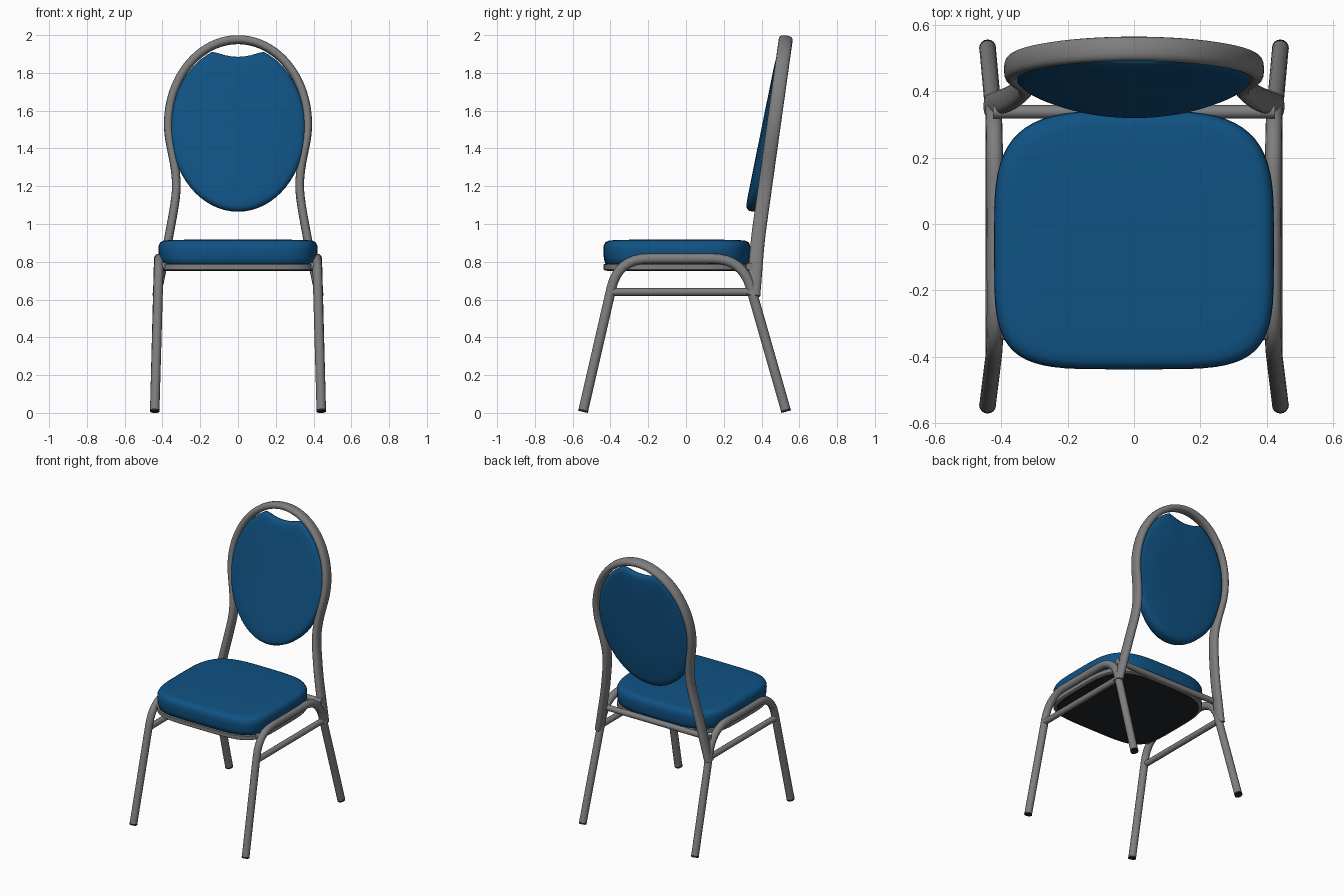
import bpy, bmesh
from math import sin, cos, pi, radians, copysign
from mathutils import Vector

if "Cube" in bpy.data.objects:
    bpy.data.objects.remove(bpy.data.objects["Cube"])


def material(name, rgb, rough=0.6):
    m = bpy.data.materials.new(name)
    m.use_nodes = True
    m.diffuse_color = (*rgb, 1)
    bsdf = m.node_tree.nodes["Principled BSDF"]
    bsdf.inputs["Base Color"].default_value = (*rgb, 1)
    bsdf.inputs["Roughness"].default_value = rough
    return m


STEEL = material("grey steel", (0.21, 0.21, 0.215))
BLUE = material("blue fabric", (0.005, 0.085, 0.23))
BLACK = material("black plastic", (0.015, 0.018, 0.02))


def loft(name, loops, mat, angle=50):
    """Skin a list of equal closed loops and cap both ends."""
    bm = bmesh.new()
    rings = [[bm.verts.new(p) for p in loop] for loop in loops]
    n = len(rings[0])
    for a, b in zip(rings, rings[1:]):
        for i in range(n):
            j = (i + 1) % n
            bm.faces.new((a[i], a[j], b[j], b[i]))
    bm.faces.new(rings[0])
    bm.faces.new(rings[-1])
    bmesh.ops.recalc_face_normals(bm, faces=bm.faces)
    mesh = bpy.data.meshes.new(name)
    bm.to_mesh(mesh)
    bm.free()
    mesh.materials.append(mat)
    ob = bpy.data.objects.new(name, mesh)
    bpy.context.collection.objects.link(ob)
    bpy.ops.object.select_all(action="DESELECT")
    ob.select_set(True)
    bpy.context.view_layer.objects.active = ob
    bpy.ops.object.shade_smooth_by_angle(angle=radians(angle))
    return ob


def fillet(points, cut, steps=8):
    """Round every inner corner of a polyline."""
    pts = [Vector(p) for p in points]
    out = [pts[0]]
    for a, b, c in zip(pts, pts[1:], pts[2:]):
        p = b + (a - b).normalized() * min(cut, (a - b).length * 0.49)
        q = b + (c - b).normalized() * min(cut, (c - b).length * 0.49)
        for k in range(steps + 1):
            t = k / steps
            out.append(p * (1 - t) ** 2 + b * 2 * t * (1 - t) + q * t * t)
    return out + [pts[-1]]


def tube(name, path, normal, depth, width, mat=STEEL, sides=16, power=1.0):
    """Sweep an oval along a path; depth is measured along the normal."""
    loops = []
    for i, p in enumerate(path):
        t = (path[min(i + 1, len(path) - 1)] - path[max(i - 1, 0)]).normalized()
        n = (normal - t * normal.dot(t)).normalized()
        w = t.cross(n)
        loop = []
        for k in range(sides):
            c, s = cos(2 * pi * k / sides), sin(2 * pi * k / sides)
            c, s = (copysign(abs(v) ** power, v) for v in (c, s))
            loop.append(p + n * depth * c + w * width * s)
        loops.append(loop)
    return loft(name, loops, mat)


# Side frames: front leg, seat rail and rear leg in one bent tube
X = Vector((1, 0, 0))
Y = Vector((0, 1, 0))
for side, s in (("left", 1), ("right", -1)):
    front_foot = Vector((s * 0.441, -0.545, 0.007))
    rear_foot = Vector((s * 0.441, 0.53, 0.008))
    front_top = Vector((s * 0.418, -0.359, 0.817))
    rear_top = Vector((s * 0.42, 0.299, 0.817))
    path = fillet([front_foot, front_top, rear_top, rear_foot], 0.16)
    tube(side + "_side_frame", path, X, 0.025, 0.026)
    tube(side + "_stretcher", [Vector((s * 0.427, -0.395, 0.64)),
                               Vector((s * 0.427, 0.345, 0.64))], X, 0.02, 0.02)
    # Plastic tips at the leg ends
    for end, foot, top in (("front", front_foot, front_top), ("rear", rear_foot, rear_top)):
        d = (top - foot).normalized()
        tube(f"{side}_{end}_foot", [foot - d * 0.001, foot + d * 0.01],
             X, 0.0255, 0.0265, BLACK)

# Cross bars under the seat
for name, y in (("rear_cross_bar", 0.338), ("front_cross_bar", -0.33)):
    tube(name, [Vector((-0.425, y, 0.775)), Vector((0.425, y, 0.775))], Y, 0.02, 0.02)


# Back frame: uprights flowing into an oval hoop on a leaning plane
def lean(z):
    return 0.38 + (0.14 if z > 0.92 else 0.08) * (z - 0.92)


half = [(0.431, 0.62), (0.368, 0.92), (0.33, 1.13), (0.325, 1.22), (0.335, 1.31)]
half += [(0.37 * cos(radians(a)), 1.53 + 0.447 * sin(radians(a)))
         for a in range(-18, 91, 9)]
outline = half + [(-x, z) for x, z in reversed(half[:-1])]
path = fillet([(x, lean(z), z) for x, z in outline], 0.08, 3)
tube("back_frame", path, Vector((0, 1, -0.14)), 0.037, 0.023, power=0.8)

# Back cushion: oval pad with a scooped top that leaves a hand hole
N = 64


def back_loop(scale, depth):
    loop = []
    for k in range(N):
        a = 2 * pi * k / N
        x = 0.357 * cos(a)
        z = 1.505 + 0.44 * sin(a)
        z = min(z, 1.885 + 1.8 * x * x)
        x, z = x * scale, 1.5 + (z - 1.5) * scale
        bulge = (0.08 - 0.061 * (z - 1.2)) * (1 - 0.4 * (x / 0.357) ** 2)
        y = lean(z) - (bulge * depth if depth > 0 else depth * 0.03)
        loop.append((x, y, z))
    return loop


loft("back_cushion", [back_loop(*r) for r in (
    (0.02, -0.6), (0.5, -0.6), (0.9, -0.55), (0.97, -0.35), (1, 0.01), (1, 0.5),
    (0.99, 0.75), (0.965, 0.92), (0.92, 1), (0.8, 1.02), (0.5, 1.02), (0.02, 1.02))],
    BLUE, 60)


# Seat: rounded square outline, rounder at the rear
def seat_loop(inset, z, dome=0.0):
    loop = []
    for k in range(N):
        a = 2 * pi * k / N
        c, s = cos(a), sin(a)
        p = 2 / (3.6 if s > 0 else 4.6)
        x = copysign(abs(c) ** p, c) * (0.422 - inset)
        y = copysign(abs(s) ** p, s) * (0.39 - inset) - 0.048
        loop.append((x, y, z))
    return loop


loft("seat_cushion", [seat_loop(*r) for r in (
    (0.02, 0.785), (0.01, 0.79), (0.003, 0.82), (0, 0.86), (0.002, 0.885),
    (0.01, 0.902), (0.025, 0.911), (0.05, 0.914), (0.15, 0.917), (0.3, 0.919),
    (0.375, 0.919))], BLUE, 60)
loft("seat_rim", [seat_loop(*r) for r in (
    (0.008, 0.755), (0.002, 0.76), (0.002, 0.786), (0.012, 0.79))], STEEL, 40)
loft("seat_underside", [seat_loop(0.02, 0.75), seat_loop(0.02, 0.758)], BLACK, 30)
